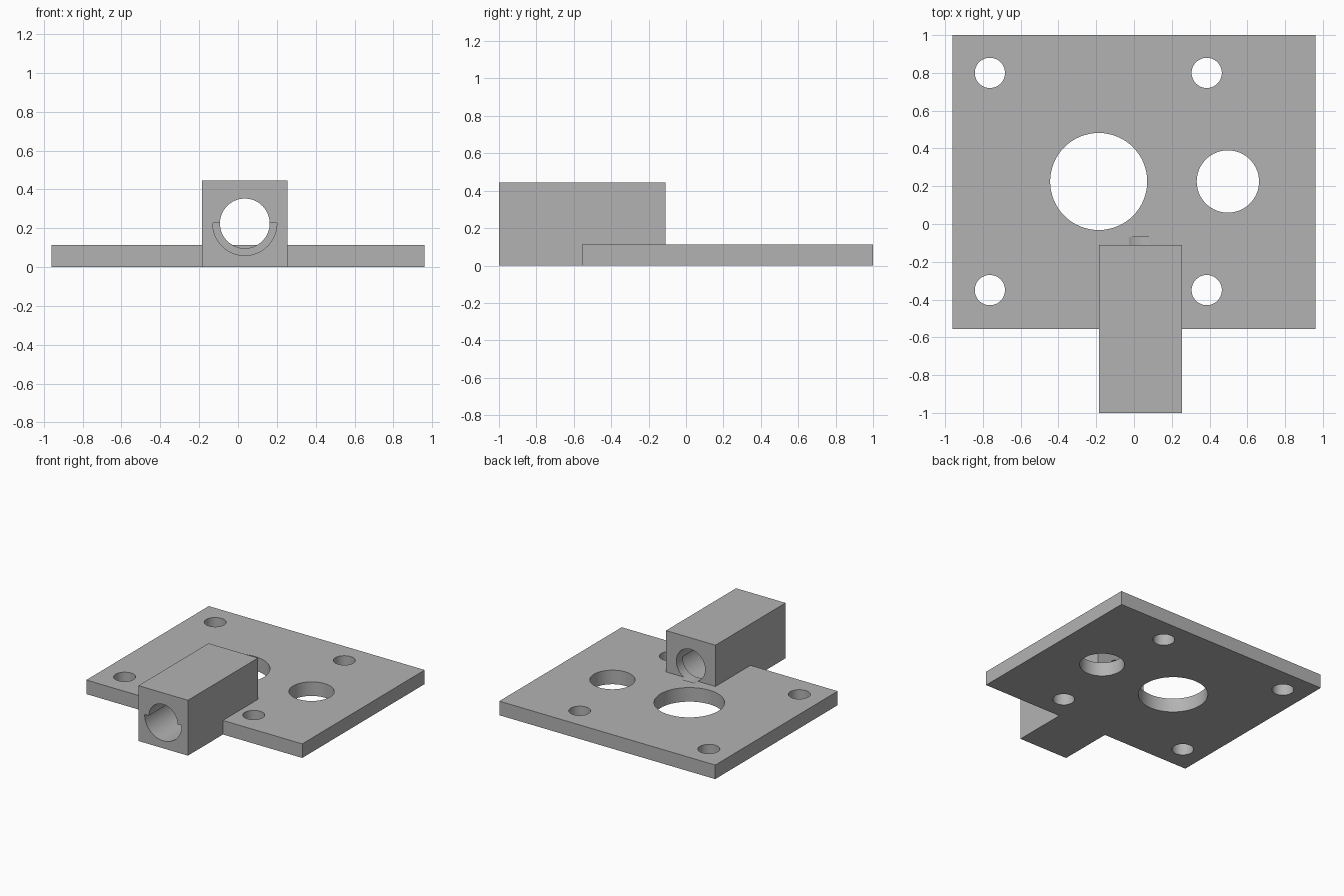
import bpy
import math

if "Cube" in bpy.data.objects:
    bpy.data.objects.remove(bpy.data.objects["Cube"], do_unlink=True)

grey = bpy.data.materials.new("plain grey")
grey.use_nodes = True
grey.diffuse_color = (0.45, 0.45, 0.45, 1)
grey.node_tree.nodes["Principled BSDF"].inputs["Base Color"].default_value = (0.45, 0.45, 0.45, 1)


def box(name, low, high):
    middle = [(a + b) / 2 for a, b in zip(low, high)]
    bpy.ops.mesh.primitive_cube_add(size=1, location=middle)
    part = bpy.context.object
    part.name = name
    part.scale = [b - a for a, b in zip(low, high)]
    bpy.ops.object.transform_apply(location=True, rotation=True, scale=True)
    part.data.materials.append(grey)
    return part


def cylinder(name, radius, depth, location, along_y=False):
    turn = (math.pi / 2, 0, 0) if along_y else (0, 0, 0)
    bpy.ops.mesh.primitive_cylinder_add(vertices=64, radius=radius, depth=depth,
                                        location=location, rotation=turn)
    part = bpy.context.object
    part.name = name
    bpy.ops.object.transform_apply(location=True, rotation=True, scale=True)
    part.data.materials.append(grey)
    return part


def combine(target, other, operation):
    mod = target.modifiers.new("combine", 'BOOLEAN')
    mod.operation = operation
    mod.solver = 'EXACT'
    mod.object = other
    bpy.context.view_layer.objects.active = target
    bpy.ops.object.modifier_apply(modifier=mod.name)
    bpy.data.objects.remove(other, do_unlink=True)


# Mounting plate joined with the bearing block
front, back, bore_x, bore_z = -1.0, -0.11, 0.035, 0.225
bracket = box("mounting_bracket", (-0.96, -0.555, 0), (0.96, 1, 0.113))
block = box("bearing_block", (-0.185, front, 0), (0.255, back, 0.445))
combine(bracket, block, 'UNION')

# Two large openings and four screw holes through the plate
holes = [(-0.187, 0.225, 0.257), (0.497, 0.225, 0.165)]
holes += [(x, y, 0.08) for x in (-0.763, 0.385) for y in (-0.35, 0.8)]
for x, y, radius in holes:
    combine(bracket, cylinder("hole_cutter", radius, 0.5, (x, y, 0)), 'DIFFERENCE')

# Rod bore through the block, running slightly into the plate
bore_end = -0.07
bore_start = front - 0.1
bore = cylinder("bore_cutter", 0.128, bore_end - bore_start,
                (bore_x, (bore_end + bore_start) / 2, bore_z), True)
combine(bracket, bore, 'DIFFERENCE')

# Half-round bearing seat, open at the front and stopped before the back
seat_end = back - 0.08
seat = cylinder("seat_cutter", 0.165, seat_end - bore_start,
                (bore_x, (seat_end + bore_start) / 2, bore_z), True)
upper = box("upper_half", (-0.5, -1.5, bore_z + 0.003), (0.5, 0.5, 1))
combine(seat, upper, 'DIFFERENCE')
combine(bracket, seat, 'DIFFERENCE')

# Smooth hole walls with sharp rims
bpy.ops.object.select_all(action='DESELECT')
bracket.select_set(True)
bpy.context.view_layer.objects.active = bracket
bpy.ops.object.shade_smooth_by_angle(angle=math.radians(30))
